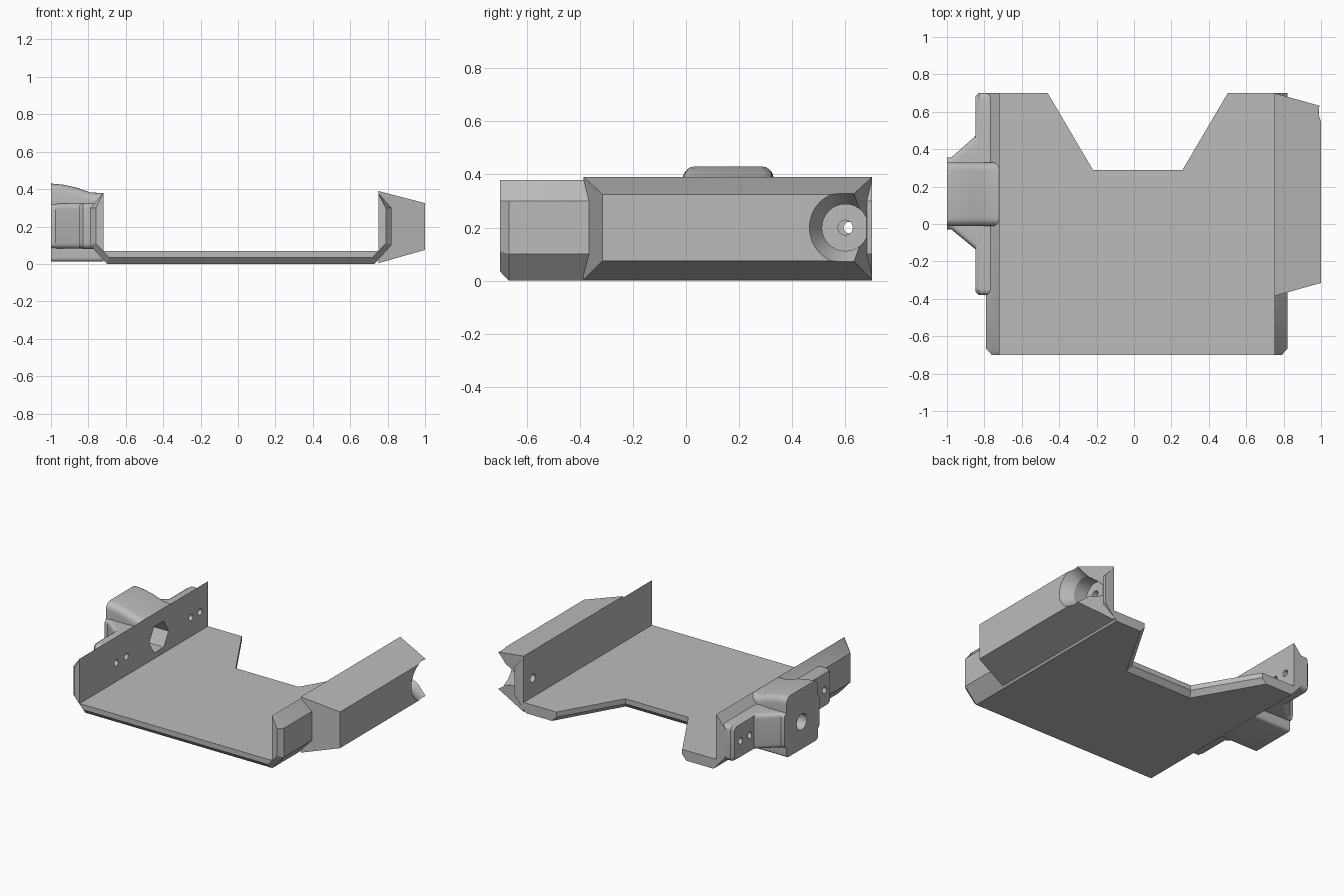
import bpy, bmesh, math

if "Cube" in bpy.data.objects:
    bpy.data.objects.remove(bpy.data.objects["Cube"])

grey = bpy.data.materials.new("light_grey")
grey.diffuse_color = (0.5, 0.5, 0.5, 1)
grey.use_nodes = True
grey.node_tree.nodes["Principled BSDF"].inputs["Base Color"].default_value = grey.diffuse_color


def loft(name, rings):
    """Closed solid through rings that share the same point count."""
    bm = bmesh.new()
    loops = [[bm.verts.new(p) for p in ring] for ring in rings]
    n = len(loops[0])
    for a, b in zip(loops, loops[1:]):
        for i in range(n):
            j = (i + 1) % n
            bm.faces.new((a[i], a[j], b[j], b[i]))
    bm.faces.new(loops[0])
    bm.faces.new(loops[-1])
    bmesh.ops.recalc_face_normals(bm, faces=bm.faces)
    me = bpy.data.meshes.new(name)
    bm.to_mesh(me)
    bm.free()
    me.materials.append(grey)
    ob = bpy.data.objects.new(name, me)
    bpy.context.collection.objects.link(ob)
    return ob


def box_ring(x, y0, y1, z0, z1, r_low=0.0, r_top=0.0, steps=5):
    """Rectangle in the yz plane with rounded bottom and top corners."""
    pts = []
    corners = ((y1, z1, -1, -1, r_top, 0), (y0, z1, 1, -1, r_top, 90),
               (y0, z0, 1, 1, r_low, 180), (y1, z0, -1, 1, r_low, 270))
    for y, z, sy, sz, r, start in corners:
        if r == 0:
            pts.append((x, y, z))
            continue
        for k in range(steps + 1):
            a = math.radians(start + 90 * k / steps)
            pts.append((x, y + sy * r + r * math.cos(a), z + sz * r + r * math.sin(a)))
    return pts


def round_ring(x, y, z, r, n=32):
    return [(x, y + r * math.cos(2 * math.pi * i / n), z + r * math.sin(2 * math.pi * i / n))
            for i in range(n)]


def combine(target, other, op):
    mod = target.modifiers.new(op, 'BOOLEAN')
    mod.operation = op
    mod.solver = 'EXACT'
    mod.object = other
    bpy.ops.object.select_all(action='DESELECT')
    bpy.context.view_layer.objects.active = target
    target.select_set(True)
    bpy.ops.object.modifier_apply(modifier=mod.name)
    bpy.data.objects.remove(other)


# Tray: U-shaped section, bevelled at the front end
inner = [(0.75, 0.07), (-0.72, 0.07), (-0.72, 0.38)]
full = [(-0.79, 0.30), (-0.79, 0.10), (-0.70, 0), (0.73, 0), (0.82, 0.10), (0.82, 0.30)]
small = [(-0.76, 0.30), (-0.76, 0.11), (-0.69, 0.035), (0.72, 0.035), (0.79, 0.11), (0.79, 0.30)]
top = [(0.75, 0.38)]
bracket = loft("bracket", [[(x, y, z) for x, z in inner + outer + top]
                           for y, outer in ((-0.70, small), (-0.667, full), (0.70, full))])

# Notch in the back edge, flared at the underside
notch = []
for z, d in ((-0.02, 0.05), (0.035, 0), (0.2, 0)):
    notch.append([(-0.52 - d, 0.8, z), (-0.22 - 0.6 * d, 0.29 - d, z),
                  (0.26 + 0.6 * d, 0.29 - d, z), (0.56 + d, 0.8, z)])
combine(bracket, loft("notch_cutter", notch), 'DIFFERENCE')

# Tapered housing on the right wall
combine(bracket, loft("side_housing", [box_ring(0.75, -0.385, 0.70, 0.004, 0.39),
                                       box_ring(1.0, -0.315, 0.63, 0.075, 0.325)]), 'UNION')
# Funnel recess and axle hole in the housing
combine(bracket, loft("recess_cutter", [round_ring(0.822, 0.6, 0.2, 0.088),
                                        round_ring(0.92, 0.6, 0.2, 0.088),
                                        round_ring(1.0, 0.6, 0.2, 0.136),
                                        round_ring(1.05, 0.6, 0.2, 0.166)]), 'DIFFERENCE')
combine(bracket, loft("axle_cutter", [round_ring(0.6, 0.6, 0.2, 0.028, 20),
                                      round_ring(1.1, 0.6, 0.2, 0.028, 20)]), 'DIFFERENCE')

# Mounting flange along the left wall
combine(bracket, loft("flange", [box_ring(-0.74, -0.38, 0.70, 0.08, 0.325, 0.03, 0.03),
                                 box_ring(-0.83, -0.38, 0.70, 0.08, 0.325, 0.03, 0.03),
                                 box_ring(-0.848, -0.362, 0.682, 0.09, 0.315, 0.03, 0.03)]), 'UNION')

# Gusset sloping from the flange to the hub
combine(bracket, loft("gusset", [box_ring(-0.76, -0.21, 0.545, 0.082, 0.322, 0.03, 0.03),
                                 box_ring(-0.848, -0.135, 0.47, 0.082, 0.322, 0.03, 0.03),
                                 box_ring(-0.975, -0.03, 0.357, 0.082, 0.322, 0.03, 0.03),
                                 box_ring(-1.0, -0.028, 0.355, 0.082, 0.322, 0.03, 0.03)]), 'UNION')

# Hub block with a curved top
hub = [(-0.72, 0.379), (-0.79, 0.382), (-0.86, 0.407), (-0.93, 0.423), (-1.0, 0.43)]
combine(bracket, loft("hub", [box_ring(x, -0.012, 0.33, 0.012, z, 0.02, 0.045)
                              for x, z in hub]), 'UNION')

# Hub bore, hexagonal pocket and screw holes
holes = [(-1.1, 0.165, 0.055, 28), (-0.86, 0.165, 0.105, 6)]
holes += [(-1.1, y, 0.022, 16) for y in (-0.30, -0.19, 0.515, 0.615)]
for x, y, r, n in holes:
    cutter = loft("hole_cutter", [round_ring(x, y, 0.2, r, n), round_ring(-0.6, y, 0.2, r, n)])
    combine(bracket, cutter, 'DIFFERENCE')

bpy.context.view_layer.objects.active = bracket
bracket.select_set(True)
bpy.ops.object.shade_smooth_by_angle(angle=math.radians(25))
